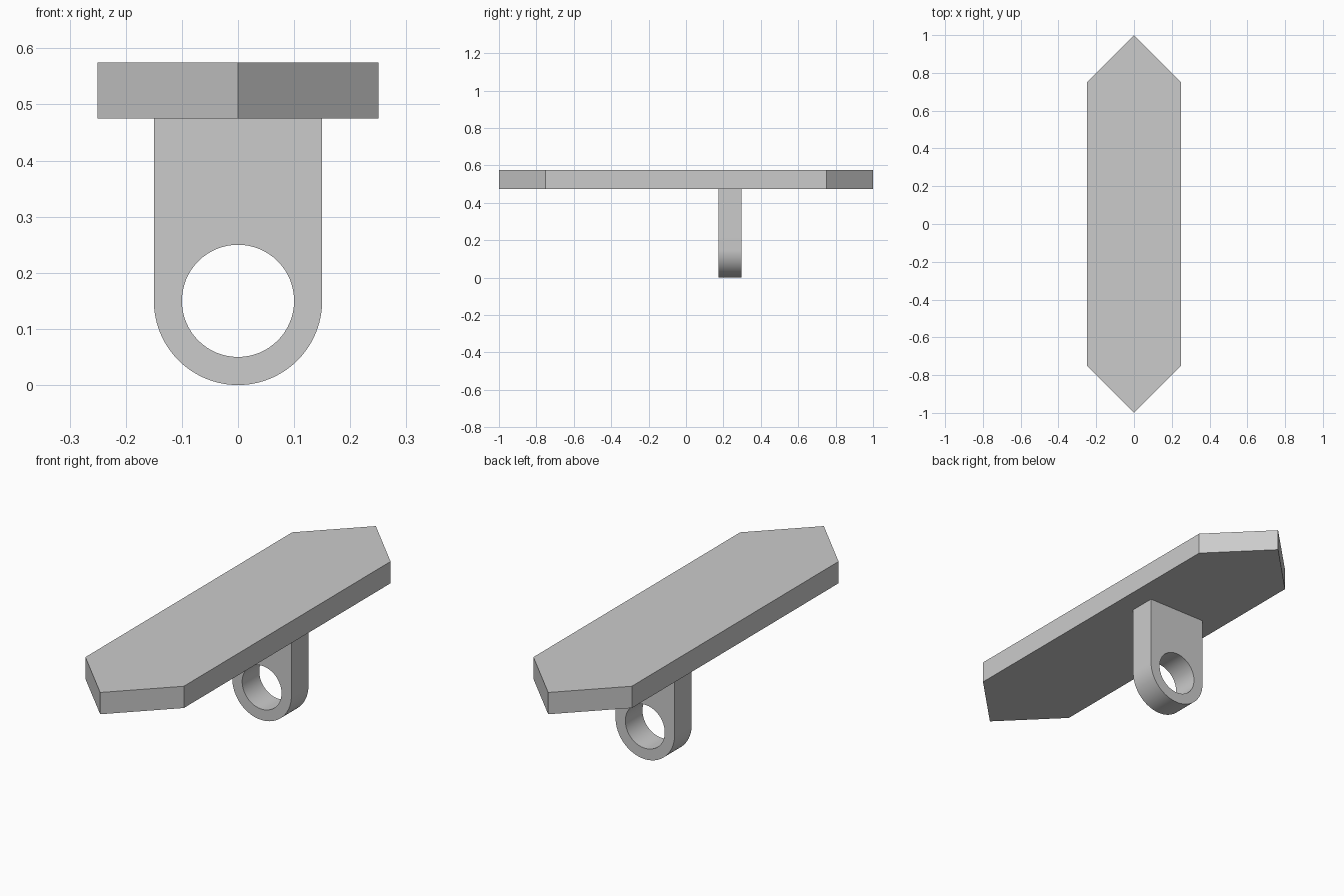
import bpy
import bmesh
from math import cos, sin, pi, radians
from mathutils import Vector

if "Cube" in bpy.data.objects:
    bpy.data.objects.remove(bpy.data.objects["Cube"])

grey = bpy.data.materials.new("light_grey")
grey.use_nodes = True
grey.diffuse_color = (0.6, 0.6, 0.6, 1)
grey.node_tree.nodes["Principled BSDF"].inputs["Base Color"].default_value = (0.6, 0.6, 0.6, 1)


def prism(name, outline, direction):
    """Extrude a closed outline into a solid."""
    bm = bmesh.new()
    face = bm.faces.new([bm.verts.new(p) for p in outline])
    extruded = bmesh.ops.extrude_face_region(bm, geom=[face])["geom"]
    verts = [g for g in extruded if isinstance(g, bmesh.types.BMVert)]
    bmesh.ops.translate(bm, verts=verts, vec=Vector(direction))
    bmesh.ops.recalc_face_normals(bm, faces=bm.faces)
    mesh = bpy.data.meshes.new(name)
    bm.to_mesh(mesh)
    bm.free()
    mesh.materials.append(grey)
    obj = bpy.data.objects.new(name, mesh)
    bpy.context.collection.objects.link(obj)
    return obj


def arc(radius, start, end, steps, y, z):
    """Points along an arc in the upright x-z plane."""
    angles = [start + (end - start) * i / steps for i in range(steps + 1)]
    return [(radius * cos(a), y, z + radius * sin(a)) for a in angles]


# Long plate with pointed ends
plate_bottom, plate_top = 0.475, 0.575
half = [(0.25, -0.75), (0.25, 0.75), (0, 1)]
outline = half + [(-x, -y) for x, y in half]
prism("plate", [(x, y, plate_bottom) for x, y in outline], (0, 0, plate_top - plate_bottom))

# Lug hanging under the plate, rounded at the bottom
lug_front, lug_back, hole_z = 0.173, 0.297, 0.15
lug_outline = arc(0.15, pi, 2 * pi, 48, lug_front, hole_z)
lug_outline += [(0.15, lug_front, plate_bottom), (-0.15, lug_front, plate_bottom)]
lug = prism("lug", lug_outline, (0, lug_back - lug_front, 0))

# Round hole through the lug
cutter = prism("hole_cutter", arc(0.1, 0, 2 * pi, 64, lug_front - 0.1, hole_z)[:-1], (0, 0.4, 0))
cutter.hide_render = True
cut = lug.modifiers.new("hole", "BOOLEAN")
cut.operation = "DIFFERENCE"
cut.solver = "EXACT"
cut.object = cutter
bpy.ops.object.select_all(action="DESELECT")
bpy.context.view_layer.objects.active = lug
lug.select_set(True)
bpy.ops.object.modifier_apply(modifier=cut.name)
bpy.data.objects.remove(cutter)
bpy.ops.object.shade_smooth_by_angle(angle=radians(30))
